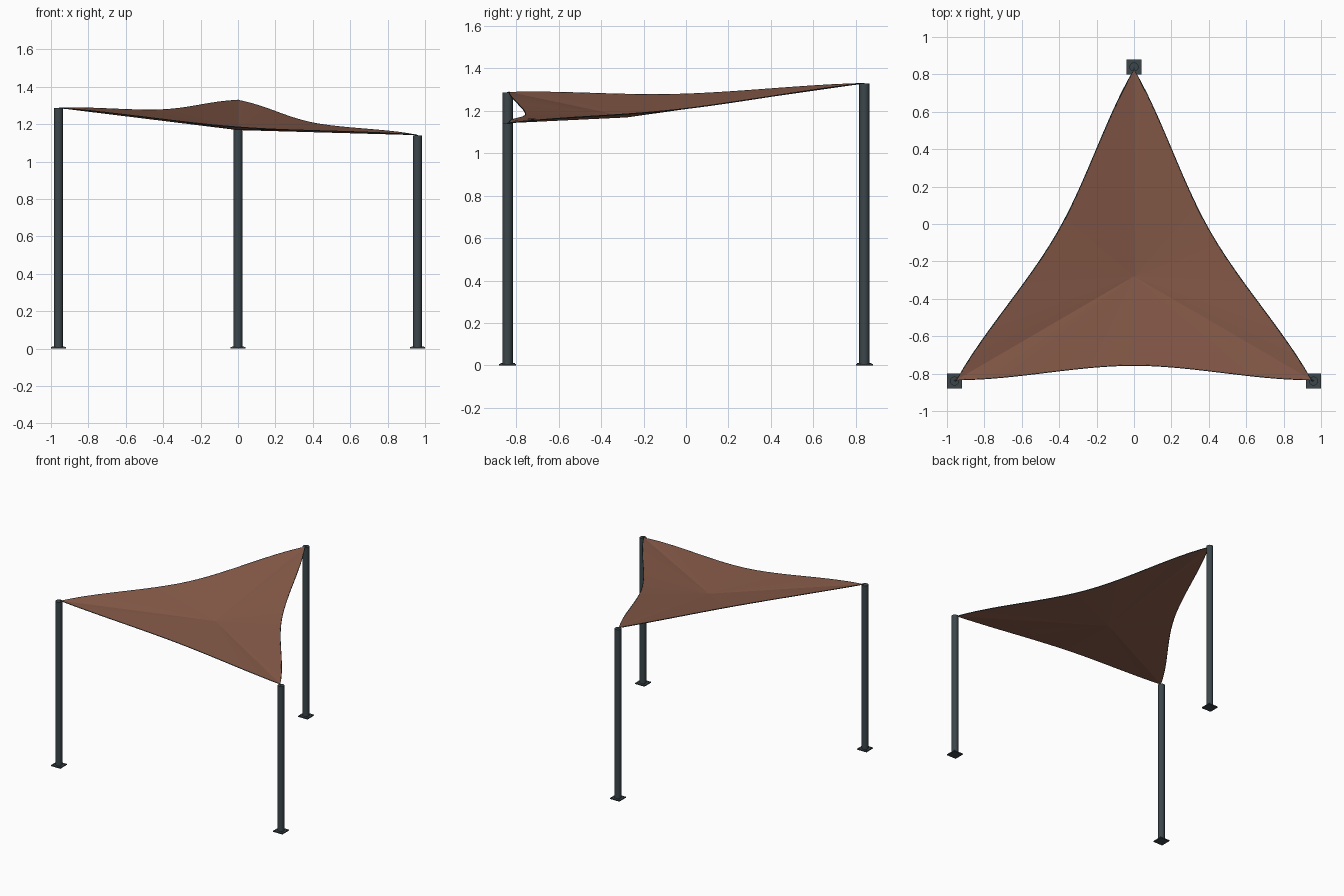
import bpy, bmesh, math
from mathutils import Vector

cube = bpy.data.objects.get("Cube")
if cube:
    bpy.data.objects.remove(cube, do_unlink=True)


def material(name, rgb):
    m = bpy.data.materials.new(name)
    m.use_nodes = True
    m.diffuse_color = (*rgb, 1)
    m.node_tree.nodes["Principled BSDF"].inputs["Base Color"].default_value = (*rgb, 1)
    return m


BROWN = material("brown fabric", (0.25, 0.108, 0.069))
STEEL = material("dark grey steel", (0.045, 0.062, 0.07))


def finish(obj, name, mat, smooth=True):
    obj.name = name
    obj.data.materials.append(mat)
    if smooth:
        bpy.ops.object.select_all(action="DESELECT")
        obj.select_set(True)
        bpy.context.view_layer.objects.active = obj
        bpy.ops.object.shade_smooth_by_angle(angle=math.radians(35))
    return obj


def cylinder(name, x, y, z0, z1, radius, sides):
    bpy.ops.mesh.primitive_cylinder_add(vertices=sides, radius=radius, depth=z1 - z0,
                                        location=(x, y, (z0 + z1) / 2))
    return finish(bpy.context.object, name, STEEL)


def cable(name, points, radius, closed=False):
    curve = bpy.data.curves.new(name, "CURVE")
    curve.dimensions = "3D"
    curve.bevel_depth = radius
    curve.bevel_resolution = 1
    curve.use_fill_caps = True
    spline = curve.splines.new("POLY")
    spline.points.add(len(points) - 1)
    for p, co in zip(spline.points, points):
        p.co = (*co, 1)
    spline.use_cyclic_u = closed
    obj = bpy.data.objects.new(name, curve)
    bpy.context.collection.objects.link(obj)
    curve.materials.append(STEEL)


# Posts, each with a bolted foot plate
PLATE = 0.04
posts = {
    "front_right": Vector((-0.96, -0.84, 1.288)),
    "front_left": Vector((0.96, -0.84, 1.143)),
    "back": Vector((0, 0.84, 1.33)),
}
centre = Vector((0, -0.28, 1.17))
corners = []
for label, top in posts.items():
    x, y, z = top
    cylinder(label + "_post", x, y, 0, z - 0.002, 0.024, 20)
    bpy.ops.mesh.primitive_cube_add(size=1, location=(x, y, 0.004))
    plate = bpy.context.object
    plate.scale = (2 * PLATE, 2 * PLATE, 0.008)
    finish(plate, label + "_foot_plate", STEEL, False)
    for sx in (-1, 1):
        for sy in (-1, 1):
            cylinder(label + "_bolt", x + sx * 0.029, y + sy * 0.029, 0.008, 0.012, 0.005, 6)
    # Sail corner sits just inside the post, joined by a short link
    inward = (centre - top).normalized()
    corner = top + inward * 0.015
    corners.append(corner)
    cable(label + "_link", [top - Vector((0, 0, 0.004)), corner], 0.004)


# Sail edges pull inward and sag toward the middle of each side
STEPS = 24
PULL = 0.077
SAG = 0.03


def edge_points(a, b):
    mid = (a + b) / 2
    side = (b - a).to_2d().normalized()
    normal = Vector((-side.y, side.x, 0))
    offset = normal * PULL - Vector((0, 0, SAG))
    points = []
    for i in range(STEPS):
        t = i / STEPS
        s = 1 - abs(2 * t - 1)
        points.append(a.lerp(b, t) + offset * (s * s * (3 - 2 * s)))
    return points


outline = []
for i in range(3):
    outline += edge_points(corners[i], corners[(i + 1) % 3])

# Fabric: a fan of panels around the low point
bm = bmesh.new()
hub = bm.verts.new(centre)
rim = [bm.verts.new(p) for p in outline]
for i, v in enumerate(rim):
    bm.faces.new((hub, v, rim[(i + 1) % len(rim)]))
mesh = bpy.data.meshes.new("sail")
bm.to_mesh(mesh)
bm.free()
sail = bpy.data.objects.new("sail", mesh)
bpy.context.collection.objects.link(sail)
finish(sail, "sail", BROWN, False)
solid = sail.modifiers.new("thickness", "SOLIDIFY")
solid.thickness = 0.003
solid.offset = 0

# Thin cable sewn into the hem
cable("hem_cable", outline, 0.0028, True)
